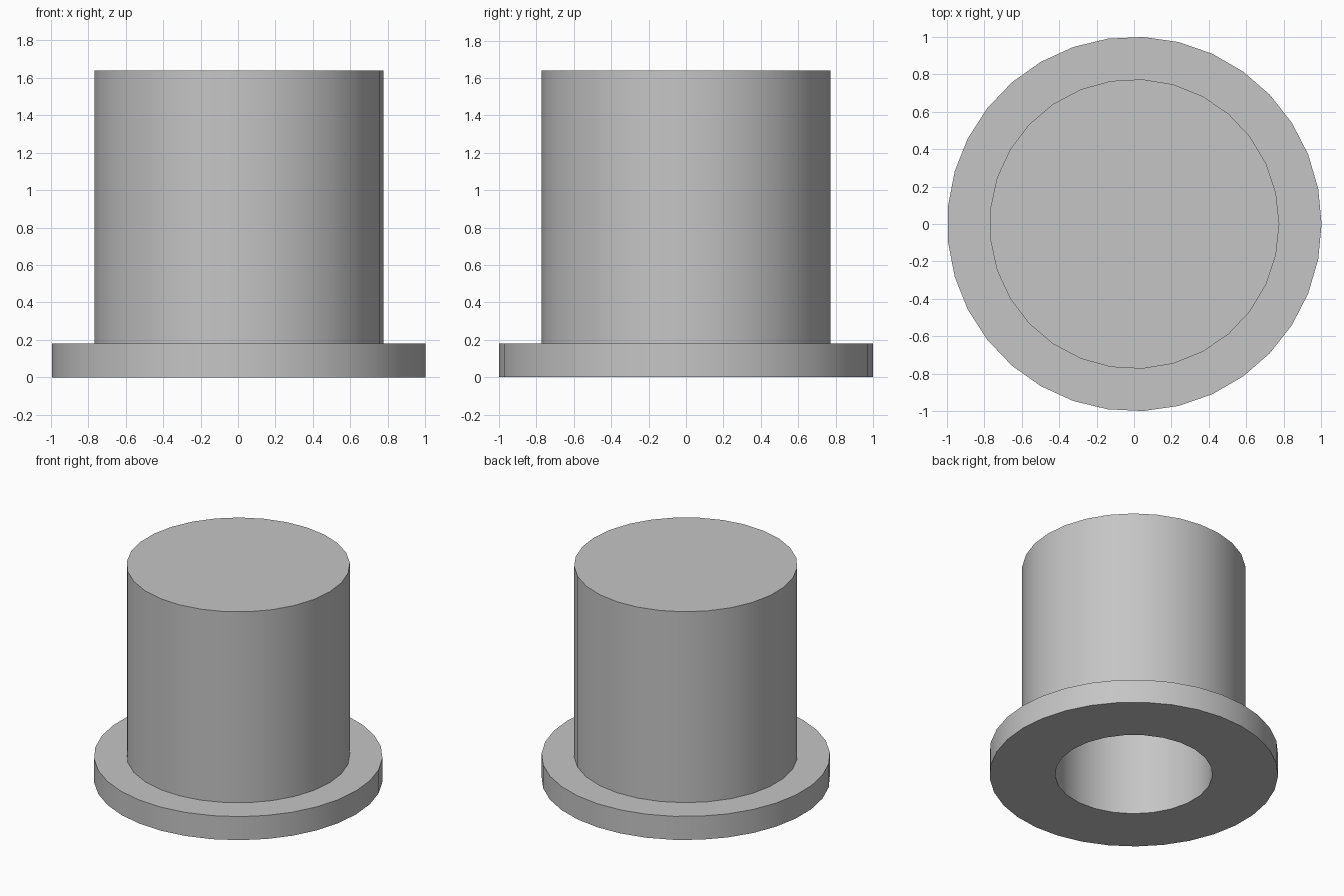
import bpy, bmesh
from math import cos, sin, tau, radians

cube = bpy.data.objects.get("Cube")
if cube:
    bpy.data.objects.remove(cube, do_unlink=True)

FLANGE_TOP, CROWN_TOP, BORE_TOP = 0.18, 1.64, 1.46
FLANGE = (1.0, 33)   # radius, sides
CROWN = (0.774, 29)
BORE = (0.546, 25)

bm = bmesh.new()


def ring(size, z):
    """Closed loop of edges, starting on the +x side."""
    radius, sides = size
    verts = [bm.verts.new((radius * cos(tau * i / sides) + 0.002,
                           radius * sin(tau * i / sides), z)) for i in range(sides)]
    return [bm.edges.new((verts[i - 1], verts[i])) for i in range(sides)]


def wall(size, low, high):
    """Upright wall; returns its lower and upper loops."""
    loops = ring(size, low), ring(size, high)
    bmesh.ops.bridge_loops(bm, edges=loops[0] + loops[1])
    return loops


def cap(loop):
    bm.faces.new([e.verts[0] for e in loop])


def annulus(outer, inner):
    bmesh.ops.triangle_fill(bm, use_beauty=True, edges=outer + inner, normal=(0, 0, 1))


# Flange, crown and blind bore walls
flange_low, flange_high = wall(FLANGE, 0, FLANGE_TOP)
crown_low, crown_high = wall(CROWN, FLANGE_TOP, CROWN_TOP)
bore_low, bore_high = wall(BORE, 0, BORE_TOP)

# Flat faces joining the walls
annulus(flange_low, bore_low)
annulus(flange_high, crown_low)
cap(crown_high)
cap(bore_high)
bmesh.ops.recalc_face_normals(bm, faces=bm.faces[:])

mesh = bpy.data.meshes.new("flanged_cap")
bm.to_mesh(mesh)
bm.free()
body = bpy.data.objects.new("flanged_cap", mesh)
bpy.context.collection.objects.link(body)

# Plain grey material
grey = bpy.data.materials.new("light_grey")
grey.use_nodes = True
colour = (0.56, 0.56, 0.56, 1)
grey.diffuse_color = colour
grey.node_tree.nodes["Principled BSDF"].inputs["Base Color"].default_value = colour
mesh.materials.append(grey)

# Smooth round walls with crisp rims
bpy.ops.object.select_all(action="DESELECT")
body.select_set(True)
bpy.context.view_layer.objects.active = body
bpy.ops.object.shade_smooth_by_angle(angle=radians(30))
